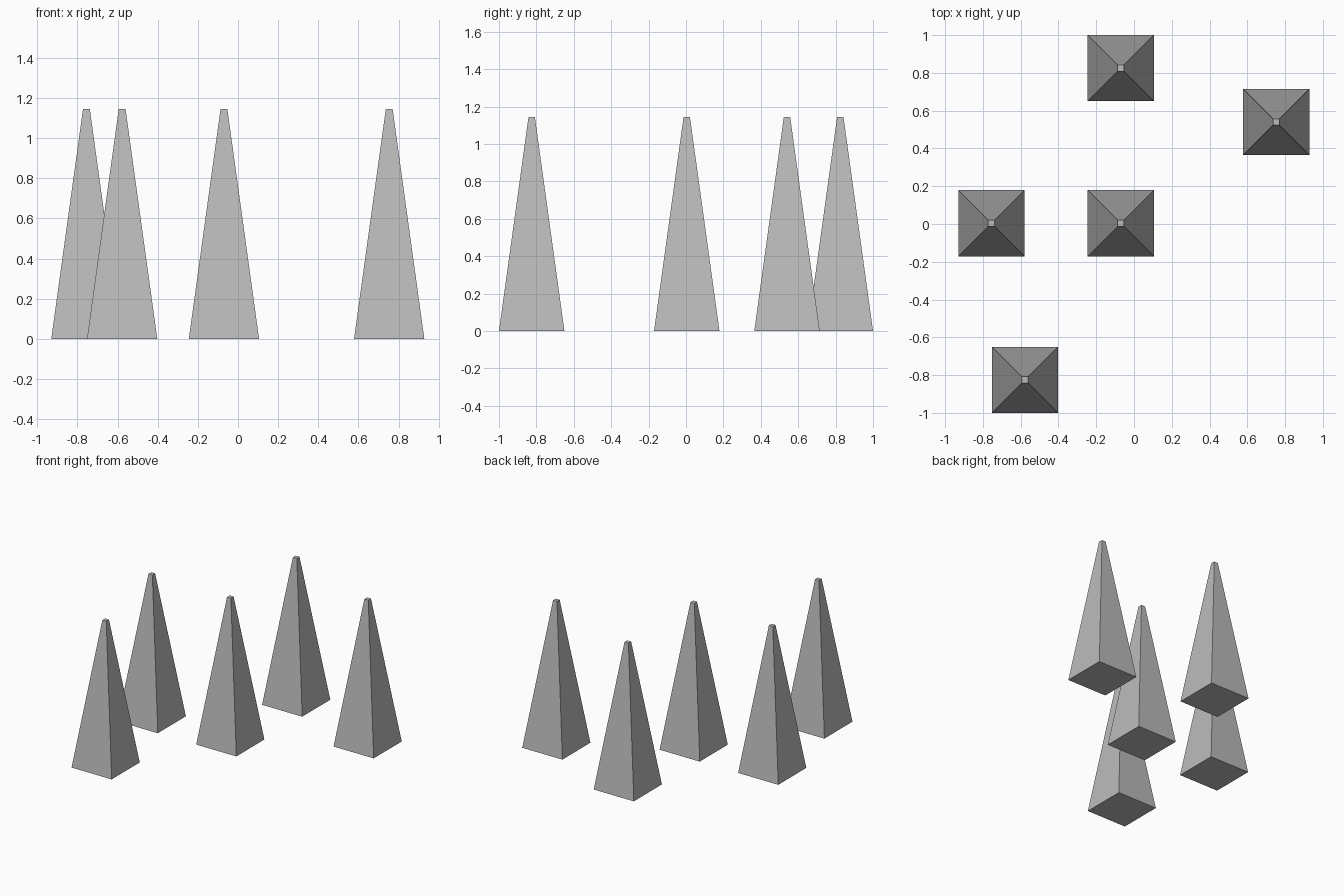
import bpy
import math

cube = bpy.data.objects.get("Cube")
if cube:
    bpy.data.objects.remove(cube, do_unlink=True)

BASE_HALF, TOP_HALF, HEIGHT = 0.175, 0.017, 1.145

# Plain grey stone
grey = bpy.data.materials.new("grey stone")
grey.use_nodes = True
colour = (0.5, 0.5, 0.5, 1.0)
grey.diffuse_color = colour
grey.node_tree.nodes["Principled BSDF"].inputs["Base Color"].default_value = colour


def spike(name, x, y):
    """Square tapered spike with a small flat tip."""
    bpy.ops.mesh.primitive_cone_add(
        vertices=4, radius1=BASE_HALF * math.sqrt(2), radius2=TOP_HALF * math.sqrt(2),
        depth=HEIGHT, location=(x, y, HEIGHT / 2), rotation=(0, 0, math.pi / 4))
    obj = bpy.context.object
    obj.name = name
    bpy.ops.object.transform_apply(location=False, rotation=True, scale=True)
    obj.data.materials.append(grey)


# The five scattered spikes
spike("spike_front", -0.577, -0.825)
spike("spike_right", -0.755, 0.004)
spike("spike_centre", -0.07, 0.004)
spike("spike_back", -0.07, 0.825)
spike("spike_left", 0.753, 0.54)
